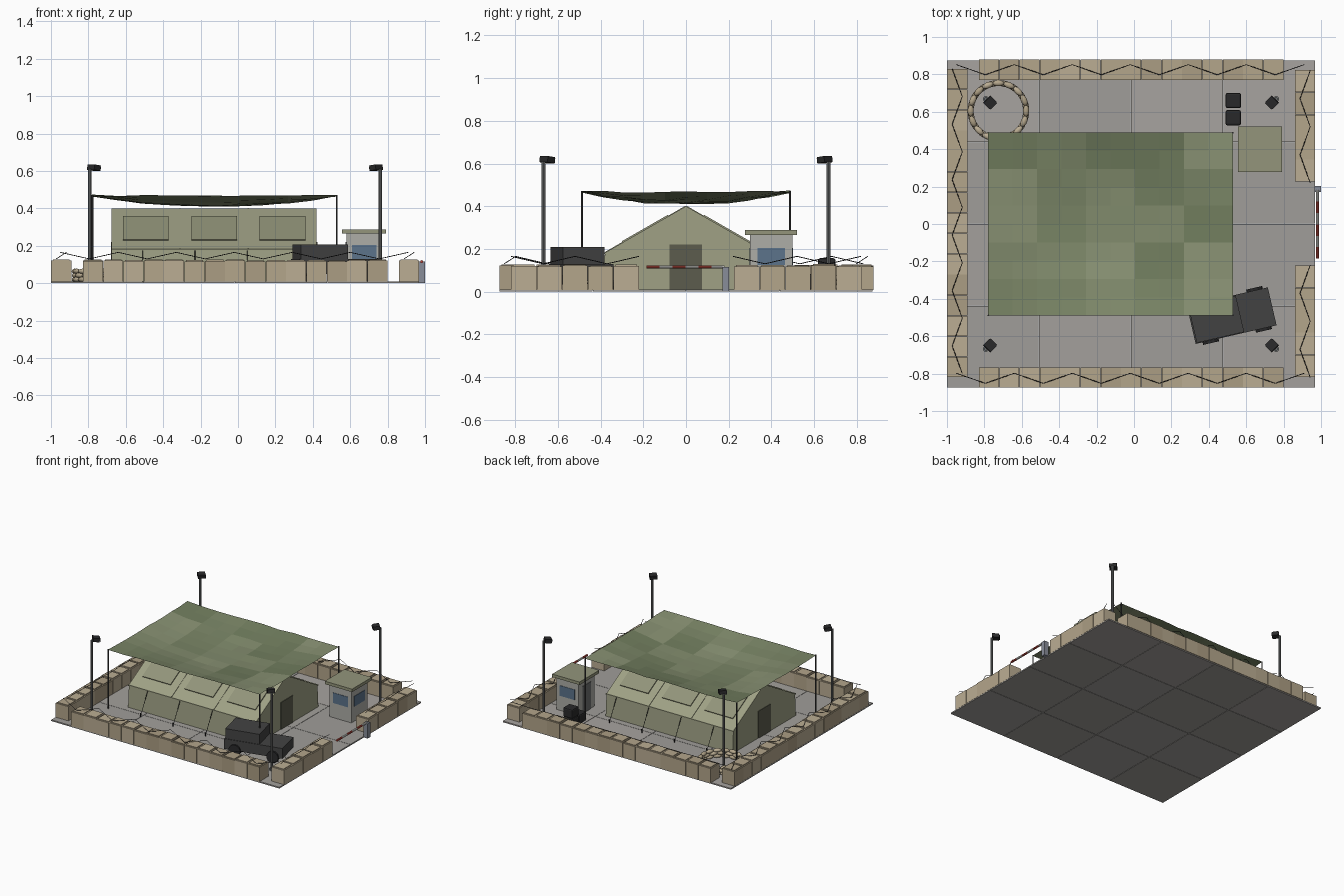
import bpy, bmesh, math, random
from mathutils import Matrix, Vector

if "Cube" in bpy.data.objects:
    bpy.data.objects.remove(bpy.data.objects["Cube"])
random.seed(4)
R = random.uniform


def mat(name, r, g, b):
    m = bpy.data.materials.new(name)
    m.diffuse_color = (*[(c / 255) ** 2.2 for c in (r, g, b)], 1)
    m.use_nodes = True
    m.node_tree.nodes["Principled BSDF"].inputs["Base Color"].default_value = m.diffuse_color
    return m


TAN = [mat("tan_" + str(i), 186 - 8 * i, 172 - 8 * i, 146 - 8 * i) for i in range(3)]
SLAB = [mat("slab_" + str(i), 158 + 4 * i, 156 + 3 * i, 152 + 3 * i) for i in range(3)]
NET = [mat("net_" + str(i), 112 + 8 * i, 124 + 7 * i, 94 + 7 * i) for i in range(4)]
CANVAS = mat("canvas", 158, 160, 132)
FLAP = mat("flap", 146, 148, 122)
DOOR = mat("door", 92, 93, 78)
DARK = mat("dark", 68, 68, 68)
BLACK = mat("black", 45, 45, 46)
STEEL = mat("steel", 110, 112, 112)
WALL = mat("booth_wall", 172, 172, 166)
GLASS = mat("glass", 92, 115, 138)
RED = mat("red", 190, 75, 65)
WHITE = mat("white", 225, 225, 220)
POST = mat("post", 135, 140, 152)


def obj(name, bm, mats):
    me = bpy.data.meshes.new(name)
    bm.to_mesh(me)
    bm.free()
    o = bpy.data.objects.new(name, me)
    bpy.context.collection.objects.link(o)
    for m in mats:
        me.materials.append(m)
    return o


def paint(verts, i):
    for f in {f for v in verts for f in v.link_faces}:
        f.material_index = i


def box(bm, lo, hi, i=0, M=Matrix()):
    lo, hi = Vector(lo), Vector(hi)
    T = M @ Matrix.Translation((lo + hi) / 2) @ Matrix.Diagonal((*(hi - lo), 1))
    paint(bmesh.ops.create_cube(bm, size=1, matrix=T)["verts"], i)


def rod(bm, a, b, r, i=0, n=8, M=Matrix()):
    a, b = Vector(a), Vector(b)
    d = b - a
    T = M @ Matrix.Translation((a + b) / 2) @ d.to_track_quat('Z', 'Y').to_matrix().to_4x4()
    paint(bmesh.ops.create_cone(bm, cap_ends=True, segments=n, radius1=r, radius2=r,
                                depth=d.length, matrix=T)["verts"], i)


# Ground slabs, 4 x 4
bm = bmesh.new()
for i in range(4):
    for j in range(4):
        x, y = -1 + i * 0.4925, -0.873 + j * 0.4375
        box(bm, (x, y, 0), (x + 0.490, y + 0.435, 0.01), random.randrange(3))
obj("ground_slabs", bm, SLAB)

# Earth-filled barrier walls: (start, end, count)
walls = [((-0.83, -0.82), (0.80, -0.82), 15), ((-0.83, 0.825), (0.80, 0.825), 15),
         ((-0.945, -0.82), (-0.945, 0.83), 15),
         ((0.915, -0.82), (0.915, -0.22), 5), ((0.915, 0.225), (0.915, 0.825), 5)]
bm = bmesh.new()
for a, b, n in walls:
    a, b = Vector((*a, 0)), Vector((*b, 0))
    d = (b - a) / n
    ang = math.atan2(d.y, d.x)
    h = d.length / 2 - 0.001
    for k in range(n):
        M = Matrix.Translation(a + d * (k + 0.5)) @ Matrix.Rotation(ang, 4, 'Z')
        z, i = 0.119 + R(-0.003, 0.003), random.randrange(3)
        box(bm, (-h, -0.054, 0.008), (h, 0.054, z), i, M)
        box(bm, (-h + 0.008, -0.045, z - 0.01), (h - 0.008, 0.045, z + 0.006), i, M)
obj("barrier_walls", bm, TAN)

# Zigzag wire along the walls
for k, (a, b, n) in enumerate([((-0.95, -0.825), (0.91, -0.825), 12), ((-0.95, 0.825), (0.91, 0.825), 12),
                               ((-0.945, -0.80), (-0.945, 0.83), 11),
                               ((0.915, -0.82), (0.915, -0.22), 4), ((0.915, 0.22), (0.915, 0.82), 4)]):
    cu = bpy.data.curves.new("wire", 'CURVE')
    cu.dimensions = '3D'
    cu.bevel_depth, cu.bevel_resolution = 0.002, 0
    s = cu.splines.new('POLY')
    s.points.add(n)
    a, b = Vector(a), Vector(b)
    side = Vector((0, 1)) if k < 2 else Vector((1, 0))
    for j, p in enumerate(s.points):
        up = 1 - j % 2
        q = a.lerp(b, j / n) + side * (0.027 if up else -0.027)
        p.co = (q.x, q.y, 0.165 if up else 0.13, 1)
    cu.materials.append(BLACK)
    bpy.context.collection.objects.link(bpy.data.objects.new("wire_" + str(k), cu))

# Tent shell from its gable profile
bm = bmesh.new()
prof = [(-0.39, 0.008), (-0.38, 0.182), (0, 0.40), (0.38, 0.182), (0.39, 0.008)]
f = bm.faces.new([bm.verts.new((-0.675, y, z)) for y, z in prof])
ext = bmesh.ops.extrude_face_region(bm, geom=[f], use_keep_orig=True)["geom"]
bmesh.ops.translate(bm, vec=(1.095, 0, 0), verts=[v for v in ext if isinstance(v, bmesh.types.BMVert)])
bmesh.ops.recalc_face_normals(bm, faces=bm.faces)
# End doors, roof flaps, ribs
for x in (-0.675, 0.42):
    box(bm, (x - 0.004, -0.078, 0.01), (x + 0.004, 0.075, 0.22), 1)
slope = math.atan2(0.218, 0.38)
for s in (-1, 1):
    M = Matrix.Translation((0, s * 0.19, 0.291)) @ Matrix.Rotation(-s * slope, 4, 'X')
    for x in (-0.493, -0.127, 0.238):
        box(bm, (x - 0.122, -0.125, -0.004), (x + 0.122, 0.125, 0.007), 2, M)
    for x in (-0.31, 0.055):
        box(bm, (x - 0.003, -0.217, -0.003), (x + 0.003, 0.217, 0.003), 0, M)
    box(bm, (-0.677, s * 0.383 - 0.005, 0.176), (0.422, s * 0.383 + 0.005, 0.184), 0)
obj("tent", bm, [CANVAS, DOOR, FLAP])

# Guy ropes and stakes
bm = bmesh.new()
for s in (-1, 1):
    for x in (-0.51, -0.23, 0.05, 0.33):
        rod(bm, (x, s * 0.383, 0.18), (x, s * 0.47, 0.02), 0.002, n=5)
        rod(bm, (x, s * 0.47, 0.005), (x, s * 0.475, 0.04), 0.004, n=5)
obj("guy_ropes", bm, [BLACK])

# Sagging camouflage net, coloured by patch
bm = bmesh.new()
N = 10
grid = []
for i in range(N + 1):
    for j in range(N + 1):
        u, v = 2 * i / N - 1, 2 * j / N - 1
        z = 0.47 - 0.055 * (1 - u * u) * (1 - v * v) - 0.004 * (2 - u * u - v * v) + R(-0.004, 0.004)
        grid.append(bm.verts.new((-0.125 + 0.655 * u, 0.49 * v, z)))
tone = [random.randrange(4) for _ in range(25)]
for i in range(N):
    for j in range(N):
        k = i * (N + 1) + j
        f = bm.faces.new([grid[k], grid[k + N + 1], grid[k + N + 2], grid[k + 1]])
        f.material_index = tone[(i // 2) * 5 + j // 2]
obj("camouflage_net", bm, NET)

# Net poles
bm = bmesh.new()
for x in (-0.778, 0.528):
    for y in (-0.488, 0.488):
        rod(bm, (x, y, 0.005), (x, y, 0.472), 0.005)
obj("net_poles", bm, [DARK])

# Floodlights, turned to the yard centre
bm = bmesh.new()
for x, sx in ((-0.792, 1), (0.76, -1)):
    for y, sy in ((-0.668, 1), (0.668, -1)):
        rod(bm, (x, y, 0.005), (x, y, 0.61), 0.009)
        M = Matrix.Translation((x + sx * 0.024, y + sy * 0.02, 0.617)) @ Matrix.Rotation(math.atan2(sy, sx), 4, 'Z')
        M = M @ Matrix.Rotation(0.12, 4, 'Y')
        box(bm, (-0.027, -0.027, -0.014), (0.02, 0.027, 0.015), 1, M)
        box(bm, (0.018, -0.023, -0.011), (0.026, 0.023, 0.011), 1, M)
        rod(bm, (x - 0.0, y, 0.005), (x, y, 0.03), 0.016)
obj("floodlights", bm, [STEEL, BLACK])

# Sandbag ring, staggered layers
bm = bmesh.new()
for layer in range(3):
    for k in range(16):
        a = math.tau * (k + layer * 0.5) / 16
        M = Matrix.Translation((-0.725, 0.605, 0.02 + layer * 0.022)) @ Matrix.Rotation(a, 4, 'Z')
        T = M @ Matrix.Translation((0.148, 0, 0)) @ Matrix.Diagonal((0.017, 0.032, 0.014, 1))
        vs = bmesh.ops.create_uvsphere(bm, u_segments=10, v_segments=6, radius=1, matrix=T)["verts"]
        paint(vs, random.randrange(3))
for f in bm.faces:
    f.smooth = True
obj("sandbag_ring", bm, TAN)

# Guard booth with windows on all sides
bm = bmesh.new()
box(bm, (0.58, 0.30, 0.005), (0.768, 0.498, 0.268))
box(bm, (0.555, 0.277, 0.265), (0.79, 0.52, 0.288), 1)
for s in (-1, 1):
    y, x = 0.399 + s * 0.099, 0.674 + s * 0.094
    box(bm, (0.61, y - 0.003, 0.125), (0.74, y + 0.003, 0.205), 2)
    if s > 0:
        box(bm, (x - 0.003, 0.335, 0.125), (x + 0.003, 0.463, 0.205), 2)
box(bm, (0.576, 0.35, 0.01), (0.584, 0.45, 0.22), 3)
obj("guard_booth", bm, [WALL, FLAP, GLASS, STEEL])

# Supply cases
bm = bmesh.new()
for y, z in ((0.66, 0.01), (0.66, 0.084), (0.568, 0.01)):
    box(bm, (0.49, y - 0.041, z), (0.572, y + 0.041, z + 0.072))
o = obj("supply_cases", bm, [BLACK])
m = o.modifiers.new("round", 'BEVEL')
m.width, m.segments = 0.01, 2

# Parked truck
bm = bmesh.new()
M = Matrix.Translation((0.5225, -0.49, 0)) @ Matrix.Rotation(math.radians(13), 4, 'Z')
box(bm, (-0.222, -0.104, 0.05), (0.222, 0.104, 0.13), 0, M)
box(bm, (-0.215, -0.1, 0.125), (0.045, 0.1, 0.208), 0, M)
for x in (-0.14, 0.15):
    for s in (-1, 1):
        rod(bm, (x, s * 0.08, 0.055), (x, s * 0.118, 0.055), 0.045, 1, 14, M)
obj("truck", bm, [DARK, BLACK])

# Striped gate arm on its post
bm = bmesh.new()
for k in range(6):
    y = -0.185 + k * 0.061
    rod(bm, (0.982, y, 0.115), (0.982, y + 0.061, 0.115), 0.008, k % 2)
box(bm, (0.965, 0.17, 0), (1.0, 0.202, 0.115), 2)
obj("gate", bm, [RED, WHITE, POST])
